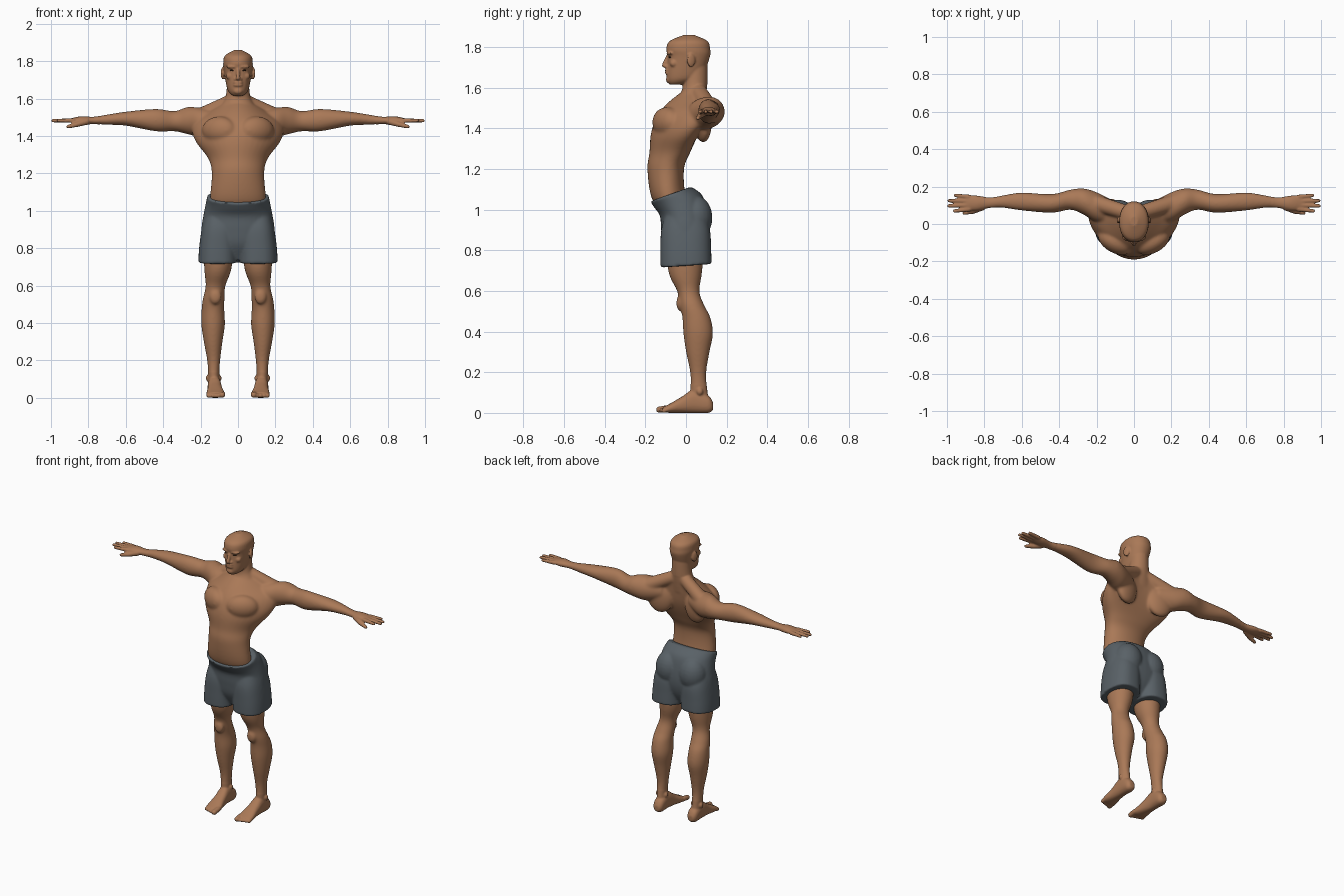
import bpy, bmesh, math
from mathutils import Vector, Matrix

cube = bpy.data.objects.get("Cube")
if cube:
    bpy.data.objects.remove(cube)


def material(name, color):
    mat = bpy.data.materials.new(name)
    mat.use_nodes = True
    mat.diffuse_color = (*color, 1)
    mat.node_tree.nodes["Principled BSDF"].inputs["Base Color"].default_value = (*color, 1)
    return mat


skin = material("tan skin", (.4, .19, .095))
cloth = material("slate cloth", (.1, .12, .135))
dark = material("dark eye", (.04, .02, .01))

AXES = {
    "x": lambda along, across, rise: Vector((along, across, rise)),
    "y": lambda along, across, rise: Vector((across, along, rise)),
    "z": lambda along, across, rise: Vector((across, rise, along)),
}


def ring(at, low, high, half, mid=0, bend=0, tilt=0):
    """One cross-section: place along the axis, extent, half width and lean."""
    return Vector((at, low, high, half, mid, bend, tilt))


def spline(rings, steps=5):
    """Catmull-Rom interpolation between cross-sections."""
    last = len(rings) - 1
    for i in range(last):
        start, end = rings[i], rings[i + 1]
        before, after = rings[max(i - 1, 0)], rings[min(i + 2, last)]
        leave, arrive = (end - before) / 2, (after - start) / 2
        for j in range(steps):
            t = j / steps
            ease = t * t * (3 - 2 * t)
            yield (start.lerp(end, ease) + leave * t * (1 - t) ** 2
                   - arrive * t * t * (1 - t))
    yield rings[last]


def loft(bm, axis, rings, side=1, power=1, count=40):
    """Closed skin through the cross-sections; side -1 mirrors it."""
    loops = []
    for at, low, high, half, mid, bend, tilt in spline(rings):
        loop = []
        for n in range(count):
            angle = math.tau * n / count
            u, v = (math.copysign(abs(w) ** power, w)
                    for w in (math.cos(angle), math.sin(angle)))
            depth = (high - low) / 2 * v
            co = AXES[axis](at + tilt * depth, mid + half * u,
                            (low + high) / 2 + depth + bend * u * u)
            co.x *= side
            loop.append(bm.verts.new(co))
        loops.append(loop)
    for lower, upper in zip(loops, loops[1:]):
        for n in range(count):
            bm.faces.new((lower[n - 1], lower[n], upper[n], upper[n - 1]))
    bm.faces.new(loops[0])
    bm.faces.new(loops[-1])


def blob(bm, at, size, side=1, turn=0):
    """Ellipsoid, turned about the vertical."""
    place = Matrix.Translation((at[0] * side, at[1], at[2]))
    spin = Matrix.Rotation(turn * side, 4, "Z")
    bmesh.ops.create_uvsphere(bm, u_segments=24, v_segments=14, radius=1,
                              matrix=place @ spin @ Matrix.Diagonal((*size, 1)))


def rod(bm, start, end, thick, thin, side=1):
    """Tapered rod with round ends."""
    start, end = Vector(start), Vector(end)
    start.x *= side
    end.x *= side
    way = end - start
    turn = way.to_track_quat("Z", "Y").to_matrix().to_4x4()
    bmesh.ops.create_cone(bm, cap_ends=True, segments=16, radius1=thick, radius2=thin,
                          depth=way.length,
                          matrix=Matrix.Translation((start + end) / 2) @ turn)
    for centre, radius in ((start, thick), (end, thin)):
        bmesh.ops.create_uvsphere(bm, u_segments=16, v_segments=10, radius=radius,
                                  matrix=Matrix.Translation(centre))


def apply(ob, kind, **settings):
    mod = ob.modifiers.new(kind, kind)
    for key, value in settings.items():
        setattr(mod, key, value)
    bpy.ops.object.modifier_apply(modifier=mod.name)


def finish(bm, name, mat, voxel=0, smooth=0):
    """Make the object; with a voxel size, fuse its pieces into one skin."""
    bmesh.ops.recalc_face_normals(bm, faces=bm.faces)
    mesh = bpy.data.meshes.new(name)
    bm.to_mesh(mesh)
    bm.free()
    ob = bpy.data.objects.new(name, mesh)
    bpy.context.collection.objects.link(ob)
    bpy.ops.object.select_all(action="DESELECT")
    ob.select_set(True)
    bpy.context.view_layer.objects.active = ob
    if voxel:
        apply(ob, "REMESH", mode="VOXEL", voxel_size=voxel)
        apply(ob, "SMOOTH", factor=.5, iterations=smooth)
    ob.data.materials.clear()
    ob.data.materials.append(mat)
    ob.data.shade_smooth()
    return ob


SIDES = {"left": 1, "right": -1}
body = bmesh.new()

# torso, belly forward and flanks swept back
loft(body, "z", [
    ring(at=.97, low=-.11, high=.05, half=.14),
    ring(at=1.06, low=-.17, high=0, half=.15),
    ring(at=1.2, low=-.19, high=-.01, half=.14, bend=.01),
    ring(at=1.28, low=-.18, high=.02, half=.16, bend=.03),
    ring(at=1.36, low=-.175, high=.055, half=.22, bend=.06),
    ring(at=1.42, low=-.16, high=.075, half=.245, bend=.085),
    ring(at=1.48, low=-.13, high=.085, half=.235, bend=.1),
    ring(at=1.53, low=-.085, high=.09, half=.16, bend=.07),
    ring(at=1.57, low=-.035, high=.095, half=.09, bend=.02)])
# neck
loft(body, "z", [
    ring(at=1.5, low=-.1, high=.09, half=.13, bend=.02),
    ring(at=1.57, low=-.03, high=.1, half=.085),
    ring(at=1.62, low=-.015, high=.105, half=.064),
    ring(at=1.72, low=-.015, high=.105, half=.056)])
# skull and jaw
loft(body, "z", [
    ring(at=1.615, low=-.08, high=-.02, half=.025),
    ring(at=1.63, low=-.09, high=.03, half=.045),
    ring(at=1.66, low=-.095, high=.08, half=.06),
    ring(at=1.75, low=-.09, high=.117, half=.075),
    ring(at=1.79, low=-.097, high=.119, half=.079),
    ring(at=1.83, low=-.08, high=.105, half=.07),
    ring(at=1.86, low=-.01, high=.04, half=.02)], power=.92)
# nose, lips and chin
rod(body, (0, -.09, 1.755), (0, -.107, 1.71), thick=.009, thin=.012)
for z in (1.672, 1.686):
    blob(body, at=(0, -.093, z), size=(.026, .011, .007))
blob(body, at=(0, -.083, 1.64), size=(.026, .016, .018))

for side in SIDES.values():
    # nostril, brow, cheek and ear
    blob(body, at=(.013, -.094, 1.703), size=(.009, .01, .008), side=side)
    blob(body, at=(.032, -.08, 1.77), size=(.032, .014, .009), side=side, turn=.25)
    blob(body, at=(.042, -.06, 1.72), size=(.022, .02, .02), side=side)
    blob(body, at=(.081, .025, 1.735), size=(.009, .022, .034), side=side, turn=.35)
    # neck-to-shoulder, chest and shoulder blade muscles
    rod(body, (.035, .06, 1.585), (.2, .11, 1.505), thick=.04, thin=.045, side=side)
    blob(body, at=(.1, -.095, 1.43), size=(.1, .06, .075), side=side, turn=.5)
    blob(body, at=(.13, .085, 1.43), size=(.085, .04, .1), side=side, turn=.2)
    # arm and palm
    loft(body, "x", [
        ring(at=.1, low=1.42, high=1.53, half=.06, mid=.06),
        ring(at=.2, low=1.395, high=1.55, half=.08, mid=.09),
        ring(at=.27, low=1.41, high=1.555, half=.07, mid=.12),
        ring(at=.34, low=1.425, high=1.533, half=.054, mid=.13),
        ring(at=.44, low=1.425, high=1.545, half=.05, mid=.11),
        ring(at=.6, low=1.455, high=1.53, half=.048, mid=.12),
        ring(at=.7, low=1.46, high=1.515, half=.034, mid=.12),
        ring(at=.77, low=1.463, high=1.503, half=.028, mid=.114),
        ring(at=.84, low=1.462, high=1.505, half=.04, mid=.112),
        ring(at=.9, low=1.473, high=1.493, half=.037, mid=.113)], side)
    # fingers fan out, the middle ones longest; then the thumb
    for i in range(4):
        reach = .952 + .042 * math.sin(math.pi * (i + .2) / 3.3)
        rod(body, (.88, .079 + .022 * i, 1.483), (reach, .069 + .028 * i, 1.482),
            thick=.0125, thin=.0095, side=side)
    knuckle = (.86, .068, 1.462)
    rod(body, (.81, .09, 1.477), knuckle, thick=.018, thin=.014, side=side)
    rod(body, knuckle, (.908, .058, 1.45), thick=.014, thin=.01, side=side)
    # leg
    loft(body, "z", [
        ring(at=.9, low=-.1, high=.09, half=.085, mid=.1),
        ring(at=.7, low=-.088, high=.08, half=.074, mid=.107),
        ring(at=.6, low=-.044, high=.066, half=.053, mid=.12),
        ring(at=.53, low=-.03, high=.09, half=.058, mid=.13),
        ring(at=.47, low=-.018, high=.12, half=.061, mid=.134),
        ring(at=.39, low=-.013, high=.133, half=.063, mid=.133),
        ring(at=.3, low=0, high=.116, half=.05, mid=.133),
        ring(at=.2, low=.02, high=.1, half=.035, mid=.13),
        ring(at=.12, low=.022, high=.104, half=.03, mid=.13),
        ring(at=.04, low=.02, high=.115, half=.03, mid=.126)], side)
    # kneecap, ankle bones and foot
    blob(body, at=(.12, -.03, .54), size=(.032, .018, .04), side=side)
    for x in (.1, .16):
        blob(body, at=(x, .068, .105), size=(.012, .016, .018), side=side)
    loft(body, "y", [
        ring(at=.134, low=.015, high=.05, half=.018, mid=.126),
        ring(at=.11, low=0, high=.085, half=.034, mid=.126),
        ring(at=.04, low=0, high=.115, half=.036, mid=.126),
        ring(at=-.02, low=0, high=.08, half=.04, mid=.123),
        ring(at=-.08, low=0, high=.045, half=.049, mid=.12),
        ring(at=-.11, low=.004, high=.03, half=.042, mid=.12)], side, power=.85)
    # toes shorten outwards, the inner one thickest
    for i in range(5):
        x, toe = .084 + .0185 * i, .0115 if i else .016
        rod(body, (x, -.09, toe + .006), (x, -.132 + .006 * i, toe),
            thick=toe, thin=toe, side=side)

figure = finish(body, "body", skin, voxel=.005, smooth=4)

# blend the muscles without thinning hands, feet and face
group = figure.vertex_groups.new(name="muscle")
group.add([v.index for v in figure.data.vertices
           if abs(v.co.x) < .74 and .14 < v.co.z < 1.61], 1, "REPLACE")
apply(figure, "SMOOTH", factor=.5, iterations=30, vertex_group="muscle")

# shorts: sloped waist, seat and two legs
shorts = bmesh.new()
loft(shorts, "z", [
    ring(at=1.077, low=-.176, high=.025, half=.165, tilt=.36),
    ring(at=1.04, low=-.155, high=.08, half=.172, tilt=.26),
    ring(at=.98, low=-.128, high=.105, half=.184, tilt=.1),
    ring(at=.9, low=-.122, high=.114, half=.196),
    ring(at=.82, low=-.11, high=.1, half=.19),
    ring(at=.74, low=-.07, high=.06, half=.12)], power=.9)
for side in SIDES.values():
    loft(shorts, "z", [
        ring(at=.98, low=-.1, high=.09, half=.08, mid=.095),
        ring(at=.9, low=-.122, high=.118, half=.095, mid=.1),
        ring(at=.8, low=-.126, high=.124, half=.102, mid=.106),
        ring(at=.724, low=-.126, high=.126, half=.104, mid=.108, tilt=.07)],
        side, power=.82)
    blob(shorts, at=(.085, .045, .96), size=(.09, .085, .11), side=side)
finish(shorts, "shorts", cloth, voxel=.007, smooth=6)

# eyes
for label, side in SIDES.items():
    eye = bmesh.new()
    blob(eye, at=(.031, -.079, 1.751), size=(.013, .007, .005), side=side, turn=.25)
    finish(eye, label + "_eye", dark)
